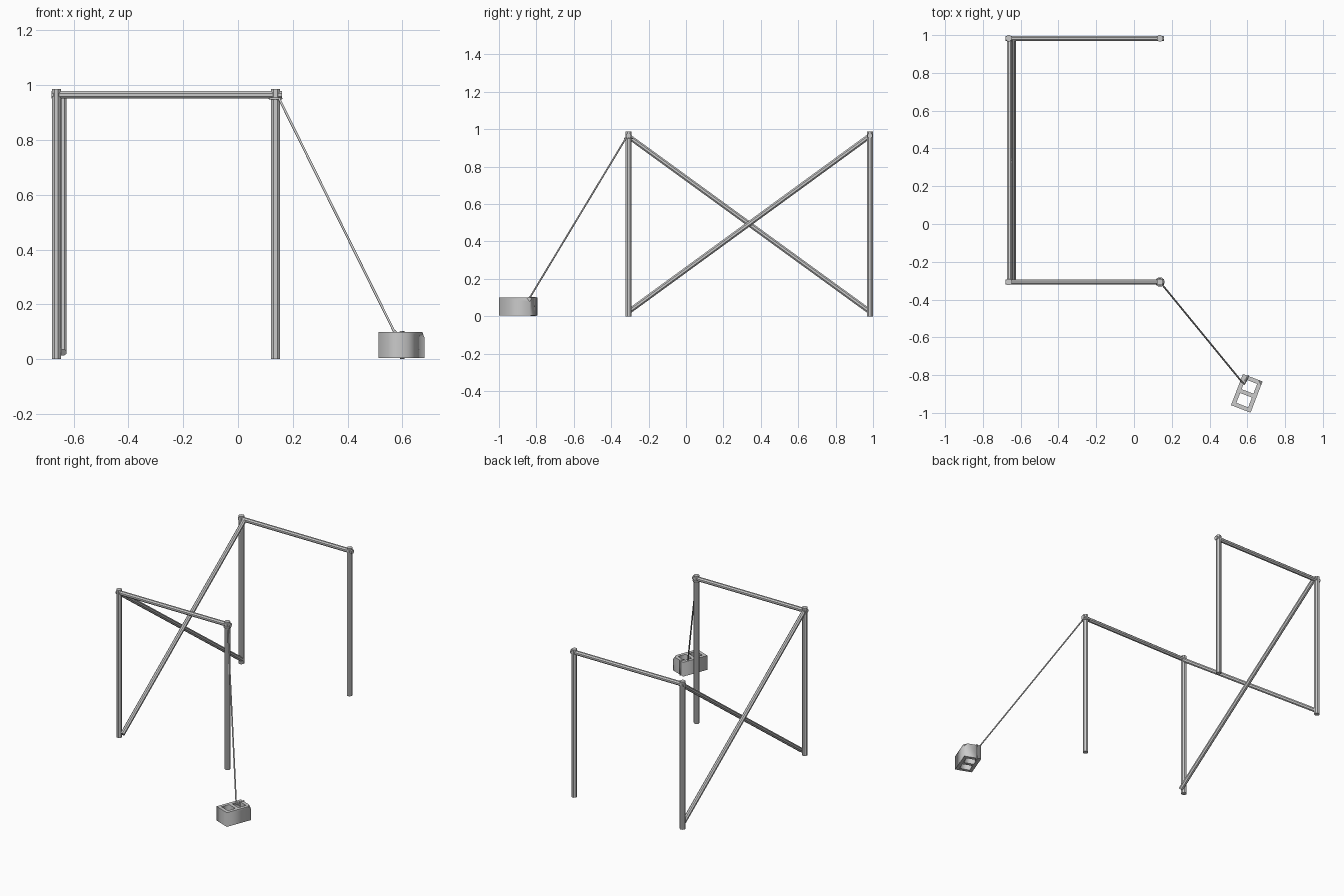
import bpy, bmesh, math
from mathutils import Vector, Matrix

if "Cube" in bpy.data.objects:
    bpy.data.objects.remove(bpy.data.objects["Cube"])

XL, XR, YF, YB = -0.663, 0.137, -0.307, 0.983


def pole(name, a, b, r, sides=8):
    a, b = Vector(a), Vector(b)
    d = b - a
    rot = d.to_track_quat('Z', 'Y').to_matrix().to_4x4()
    bpy.ops.mesh.primitive_cylinder_add(vertices=sides, radius=r, depth=d.length)
    o = bpy.context.object
    o.name = name
    # Turn the polygon so that a flat side faces each axis
    o.data.transform(Matrix.Rotation(math.pi / sides, 4, 'Z'))
    o.data.transform(rot)
    o.location = (a + b) / 2
    return o


def rope(name, points, r=0.0045, closed=False):
    cu = bpy.data.curves.new(name, 'CURVE')
    cu.dimensions = '3D'
    cu.bevel_depth = r
    cu.bevel_resolution = 1
    cu.use_fill_caps = True
    s = cu.splines.new('POLY')
    s.points.add(len(points) - 1)
    for p, co in zip(s.points, points):
        p.co = (*co, 1)
    s.use_cyclic_u = closed
    o = bpy.data.objects.new(name, cu)
    bpy.context.collection.objects.link(o)
    return o


# Four posts and two top rails
for side, y in (("front", YF), ("back", YB)):
    for lr, x in (("left", XL), ("right", XR)):
        pole(f"{side}_{lr}_post", (x, y, 0), (x, y, 0.987), 0.0178)
    pole(f"{side}_rail", (XL - 0.017, y, 0.965), (XR + 0.023, y, 0.965), 0.0145)

# Crossed braces, side by side on the left
pole("brace_outer", (-0.66, YB, 0.025), (-0.66, YF, 0.962), 0.0145)
pole("brace_inner", (-0.639, YF, 0.025), (-0.639, YB, 0.965), 0.0145)

# Hollow block: outline with two openings, extruded
L, W, H, T = 0.177, 0.111, 0.095, 0.022
cu = bpy.data.curves.new("block_profile", 'CURVE')
cu.dimensions = '2D'
cu.fill_mode = 'BOTH'
cu.extrude = H / 2


def rectangle(x0, x1, y0, y1):
    s = cu.splines.new('POLY')
    s.points.add(3)
    for p, co in zip(s.points, ((x0, y0), (x1, y0), (x1, y1), (x0, y1))):
        p.co = (*co, 0, 1)
    s.use_cyclic_u = True


rectangle(-L / 2, L / 2, -W / 2, W / 2)
for s in (-1, 1):
    ends = sorted((s * T / 2, s * (L / 2 - T)))
    rectangle(*ends, -W / 2 + T, W / 2 - T)
tmp = bpy.data.objects.new("block_profile", cu)
bpy.context.collection.objects.link(tmp)
dg = bpy.context.evaluated_depsgraph_get()
me = bpy.data.meshes.new_from_object(tmp.evaluated_get(dg))
bpy.data.objects.remove(tmp)

# Chip off one upper corner
bm = bmesh.new()
bm.from_mesh(me)
bmesh.ops.remove_doubles(bm, verts=bm.verts, dist=1e-4)
corner = Vector((L / 2, -W / 2, H / 2))
bmesh.ops.bisect_plane(bm, geom=bm.verts[:] + bm.edges[:] + bm.faces[:],
                       plane_co=corner - Vector((0, 0, 0.022)),
                       plane_no=(1, -1, 1), clear_outer=True)
bmesh.ops.holes_fill(bm, edges=[e for e in bm.edges if e.is_boundary], sides=0)
bmesh.ops.recalc_face_normals(bm, faces=bm.faces)
bm.to_mesh(me)
bm.free()
block = bpy.data.objects.new("weight_block", me)
bpy.context.collection.objects.link(block)
place = Matrix.Translation((0.597, -0.8965, 0.005 + H / 2)) @ Matrix.Rotation(math.radians(69), 4, 'Z')
block.matrix_world = place

# Rope tied round the post and looped over the block's end wall
ring = [(XR + 0.021 * math.cos(a), YF + 0.021 * math.sin(a), 0.951)
        for a in (i * math.tau / 10 for i in range(10))]
rope("post_loop", ring, closed=True)
h = H / 2
loop = [place @ Vector((x, 0.027, z)) for x, z in
        ((L / 2 - T - 0.004, h + 0.001), (L / 2 + 0.002, h + 0.001),
         (L / 2 + 0.002, -h - 0.0005), (L / 2 - T - 0.004, -h - 0.0005))]
rope("block_loop", loop, closed=True)
rope("guy_rope", [(XR + 0.012, YF - 0.014, 0.953), (0.568, -0.832, 0.105),
                  (0.584, -0.848, 0.092), tuple(loop[0] - Vector((0, 0, 0.02)))], 0.0045)
